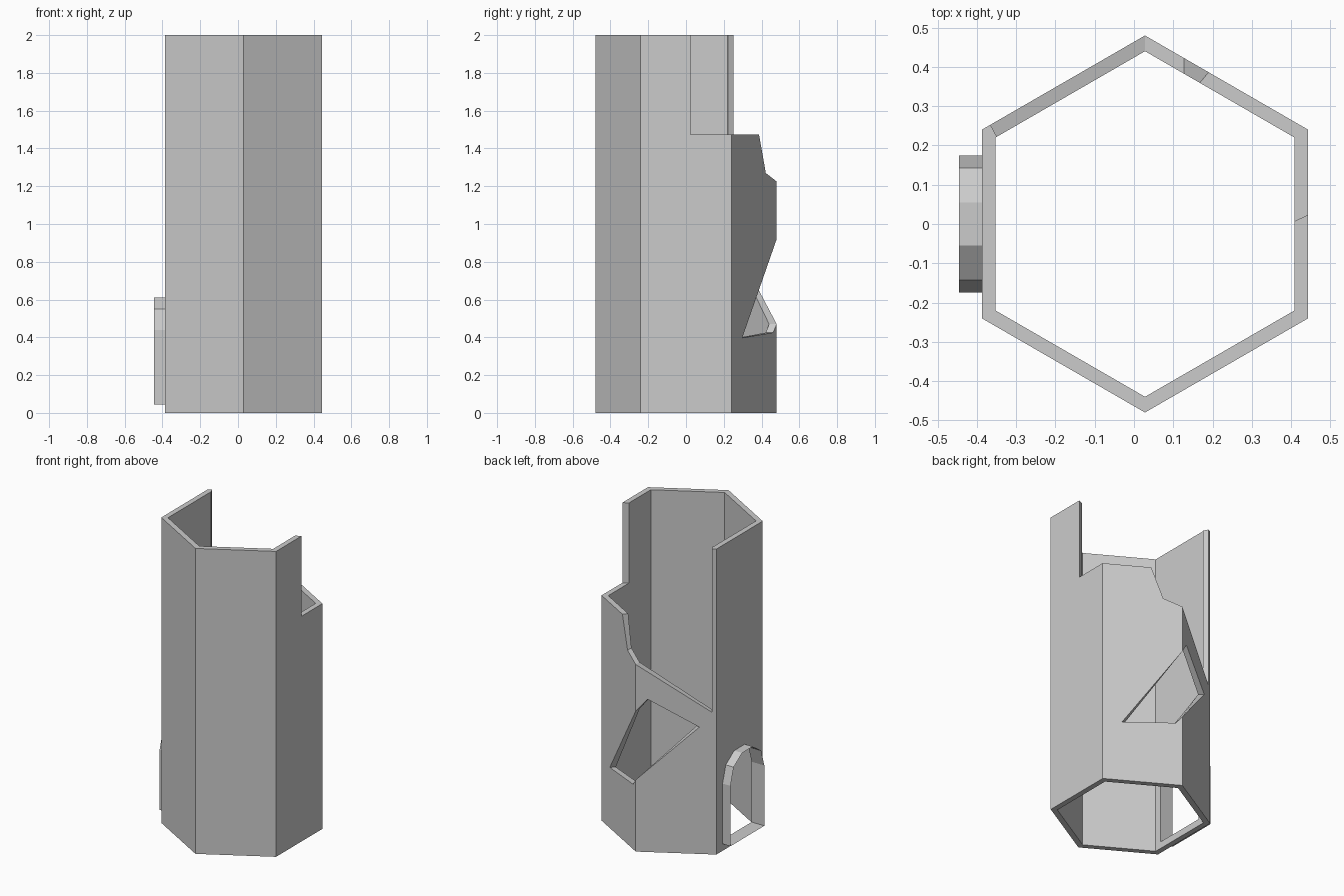
import bpy, bmesh
from math import cos, sin, radians

if "Cube" in bpy.data.objects:
    bpy.data.objects.remove(bpy.data.objects["Cube"])

CX, R_OUT, R_IN, TOP = 0.028, 0.48, 0.44, 2.0


def corner(k, r):
    a = radians(90 + 60 * k)
    return CX + r * cos(a), r * sin(a)


def on_wall(k, r, t, z):
    (x0, y0), (x1, y1) = corner(k, r), corner(k + 1, r)
    return x0 + (x1 - x0) * t, y0 + (y1 - y0) * t, z


def panel(bm, k, pts):
    """Thick wall panel; points are (t, z) or (t, z, inner t)."""
    outer = [bm.verts.new(on_wall(k, R_OUT, p[0], p[1])) for p in pts]
    inner = [bm.verts.new(on_wall(k, R_IN, p[-1] if len(p) == 3 else p[0], p[1])) for p in pts]
    bm.faces.new(outer)
    bm.faces.new(inner[::-1])
    for i in range(len(pts)):
        j = (i + 1) % len(pts)
        if pts[i][0] == pts[j][0] and pts[i][0] in (0, 0.5, 1):
            continue  # hidden joint between panels
        bm.faces.new((outer[j], outer[i], inner[i], inner[j]))


def finish(bm, name):
    bmesh.ops.remove_doubles(bm, verts=bm.verts, dist=0.0005)
    bmesh.ops.recalc_face_normals(bm, faces=bm.faces)
    mesh = bpy.data.meshes.new(name)
    bm.to_mesh(mesh)
    bm.free()
    bpy.context.collection.objects.link(bpy.data.objects.new(name, mesh))


# Half of the arched doorway outline: (half width, height)
arch = [(0, 0.045), (0.175, 0.045), (0.175, 0.44), (0.142, 0.55), (0.055, 0.61), (0, 0.61)]

tower = bmesh.new()
# Intact front walls
for k in (2, 3):
    panel(tower, k, [(0, 0), (1, 0), (1, TOP), (0, TOP)])
# Left wall, two halves around the doorway
for s in (1, -1):
    edge = 0 if s == 1 else 1
    hole = [(0.5 - s * y / R_OUT, z, 0.5 - s * y / R_IN) for y, z in arch]
    pts = [(edge, 0), (0.5, 0)] + hole + [(0.5, TOP), (edge, TOP)]
    panel(tower, 1, pts if s == 1 else pts[::-1])
# Right wall with broken upper corner
panel(tower, 4, [(0, 0), (1, 0), (1, 1.475), (0.55, 1.475, 0.516), (0.55, TOP, 0.516), (0, TOP)])
# Back right wall, broken top and hole reaching the back corner
panel(tower, 5, [(0, 0), (1, 0), (1, 0.47), (0.92, 0.425), (0.24, 0.397), (1, 0.92),
                 (1, 1.225), (0.76, 1.27, 0.74), (0.61, 1.475, 0.634), (0, 1.475)])
# Back left wall, mostly missing above, with the other side of the hole
panel(tower, 0, [(0, 0), (1, 0), (1, TOP), (0.947, TOP, 0.99), (0.947, 0.93, 0.99), (0, 1.225),
                 (0, 0.92), (0.148, 1.0), (0.79, 0.83), (0, 0.47)])
finish(tower, "ruined_tower_wall")

# Thin door surround projecting from the left wall
frame = bmesh.new()
loop = arch[1:-1] + [(-y, z) for y, z in arch[-2:0:-1]]
front = [frame.verts.new((-0.445, y, z)) for y, z in loop]
back = [frame.verts.new((corner(1, R_OUT)[0], y, z)) for y, z in loop]
for i in range(len(loop)):
    j = (i + 1) % len(loop)
    frame.faces.new((front[i], front[j], back[j], back[i]))
finish(frame, "door_frame")
